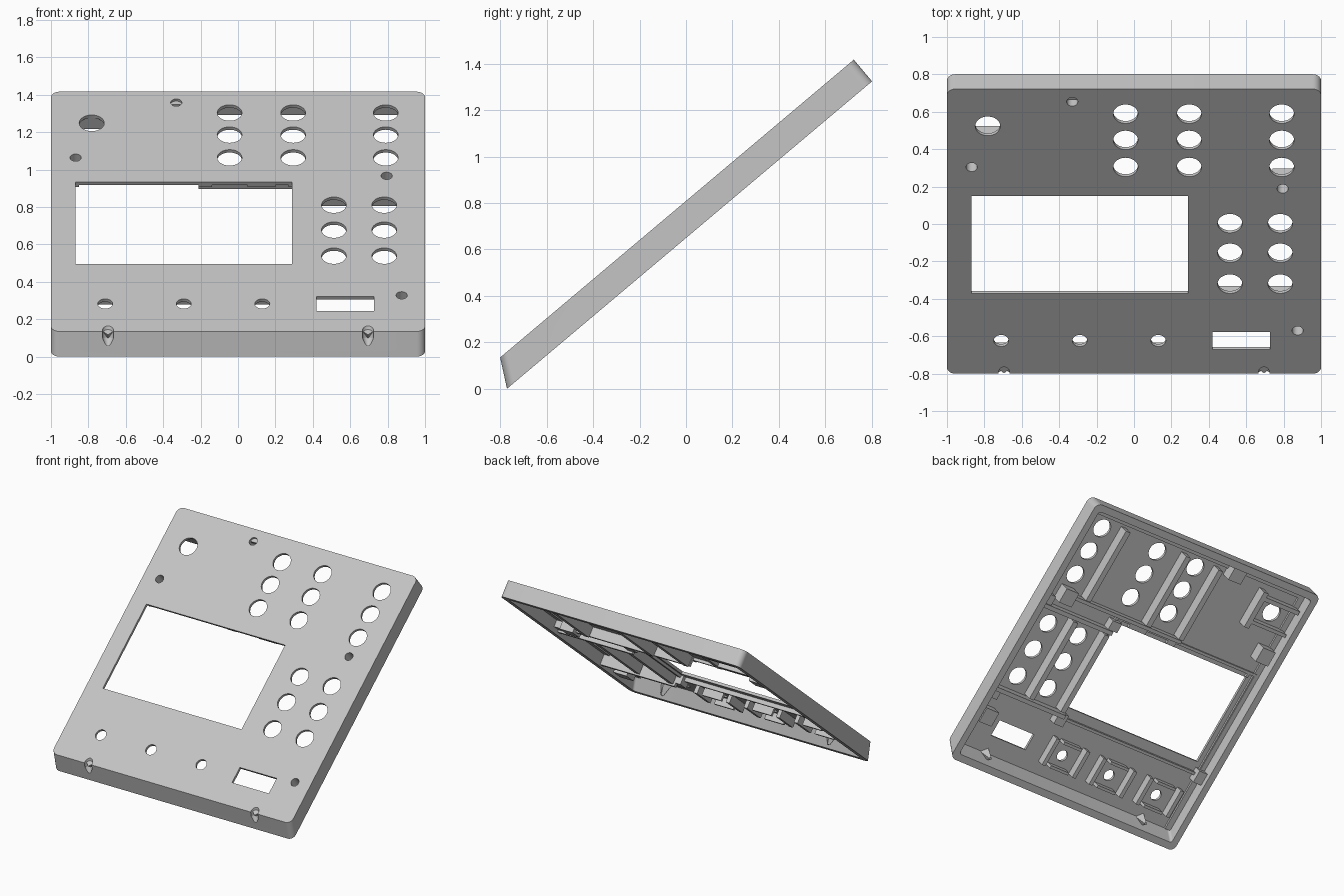
import bpy, bmesh, math
from mathutils import Matrix, Vector

cube = bpy.data.objects.get("Cube")
if cube:
    bpy.data.objects.remove(cube)

# The panel is built flat (x, slope, depth), then tilted into place
TILT = Matrix.Translation((0, -0.80, 0.135)) @ Matrix.Rotation(math.radians(40.1), 4, 'X')
LENGTH, DEPTH, WALL, SKIN = 1.99, 0.122, 0.05, 0.02
LEAN = 0.064 / DEPTH

grey = bpy.data.materials.new("plain grey")
grey.use_nodes = True
grey.diffuse_color = (0.55, 0.55, 0.55, 1)
grey.node_tree.nodes["Principled BSDF"].inputs["Base Color"].default_value = grey.diffuse_color


def finish(name, bm, matrix=TILT):
    bmesh.ops.recalc_face_normals(bm, faces=bm.faces)
    mesh = bpy.data.meshes.new(name)
    bm.to_mesh(mesh)
    bm.free()
    ob = bpy.data.objects.new(name, mesh)
    bpy.context.collection.objects.link(ob)
    ob.matrix_world = matrix
    mesh.materials.append(grey)
    return ob


def box(bm, x0, x1, v0, v1, w0, w1):
    centre = Vector((x0 + x1, v0 + v1, w0 + w1)) / 2
    size = Matrix.Diagonal((x1 - x0, v1 - v0, w1 - w0, 1))
    bmesh.ops.create_cube(bm, size=1, matrix=Matrix.Translation(centre) @ size)


def drum(bm, x, v, r, w0, w1, r_low=None, sides=48):
    bmesh.ops.create_cone(bm, cap_ends=True, segments=sides, depth=w1 - w0,
                          radius1=r if r_low is None else r_low, radius2=r,
                          matrix=Matrix.Translation((x, v, (w0 + w1) / 2)))


def rounded_slab(bm, inset, w_top, w_bottom, r):
    """Rounded rectangle whose front side leans outward with depth."""
    loops = []
    for w in (w_top, w_bottom):
        x, front, back = 1 - inset, LEAN * w + inset, LENGTH - inset
        corners = [(x - r, back - r), (r - x, back - r), (r - x, front + r), (x - r, front + r)]
        loop = []
        for i, (cx, cy) in enumerate(corners):
            for k in range(9):
                a = math.pi / 2 * (i + k / 8)
                loop.append(bm.verts.new((cx + r * math.cos(a), cy + r * math.sin(a), w)))
        loops.append(loop)
    top, low = loops
    n = len(top)
    for i in range(n):
        j = (i + 1) % n
        bm.faces.new((top[i], top[j], low[j], low[i]))
    bm.faces.new(top)
    bm.faces.new(low[::-1])


def carve(target, cutter, remove=True):
    bpy.context.view_layer.update()
    mod = target.modifiers.new("cut", 'BOOLEAN')
    mod.operation, mod.solver, mod.object = 'DIFFERENCE', 'EXACT', cutter
    bpy.ops.object.select_all(action='DESELECT')
    bpy.context.view_layer.objects.active = target
    target.select_set(True)
    bpy.ops.object.modifier_apply(modifier=mod.name)
    if remove:
        bpy.data.objects.remove(cutter)


# Hollow tray
bm = bmesh.new()
rounded_slab(bm, 0, 0, -DEPTH, 0.045)
panel = finish("panel_shell", bm)
bm = bmesh.new()
rounded_slab(bm, WALL, -SKIN, -DEPTH - 0.05, 0.02)
carve(panel, finish("cavity_cutter", bm))

# Openings through the face
BUTTONS = [(x, v) for x in (-0.045, 0.295, 0.79) for v in (1.815, 1.632, 1.443)]
BUTTONS += [(x, v) for x in (0.513, 0.782) for v in (1.05, 0.843, 0.627)]
LAMPS = [-0.71, -0.29, 0.13]
bm = bmesh.new()
for x, v in BUTTONS:
    drum(bm, x, v, 0.066, -0.06, 0.05)
drum(bm, -0.782, 1.73, 0.067, -0.06, 0.05)
for x in LAMPS:
    drum(bm, x, 0.23, 0.04, -0.06, 0.05)
box(bm, -0.87, 0.29, 0.56, 1.24, -0.06, 0.05)
box(bm, 0.42, 0.728, 0.168, 0.29, -0.06, 0.05)
carve(panel, finish("opening_cutter", bm))

# Screw bosses with blind sockets
SCREWS = [(-0.33, 1.90), (-0.868, 1.443), (0.795, 1.292), (0.875, 0.30)]
bm = bmesh.new()
for x, v in SCREWS:
    drum(bm, x, v, 0.03, -0.08, 0.05, sides=32)
sockets = finish("socket_cutter", bm)
carve(panel, sockets, remove=False)
bm = bmesh.new()
for x, v in SCREWS:
    box(bm, x - 0.055, x + 0.055, v - 0.055, v + 0.055, -0.105, -SKIN + 0.005)
bosses = finish("screw_bosses", bm)
carve(bosses, sockets)

# Tapered notches in the front edge
bm = bmesh.new()
for x in (-0.695, 0.695):
    drum(bm, x, -0.795, 0.03, 0.10, 0.25, sides=32)
carve(panel, finish("notch_cutter", bm, Matrix()))
bm = bmesh.new()
for x in (-0.695, 0.695):
    drum(bm, x, -0.795, 0.03, 0.06, 0.101, r_low=0.014, sides=32)
carve(panel, finish("notch_tip_cutter", bm, Matrix()))

# Long ribs beside the button columns
TOP = -SKIN + 0.005
bm = bmesh.new()
for x, v0, v1 in ((0.64, 1.32, 1.88), (0.10, 1.32, 1.88), (-0.19, 1.32, 1.88),
                  (0.64, 0.53, 1.15), (0.36, 0.53, 1.15)):
    box(bm, x - 0.02, x + 0.02, v0, v1, -0.10, TOP)
finish("button_ribs", bm)

# Cross ribs dividing the button groups
bm = bmesh.new()
box(bm, 0.33, 0.96, 1.16, 1.19, -0.10, TOP)
box(bm, -0.21, 0.735, 1.29, 1.315, -0.09, TOP)
box(bm, 0.33, 0.96, 0.49, 0.52, -0.11, TOP)
box(bm, -0.96, 0.33, 0.47, 0.49, -0.05, TOP)
finish("cross_ribs", bm)

# Pocket frames around the lamp holes
bm = bmesh.new()
for x in LAMPS:
    for s in (-1, 1):
        box(bm, x + s * 0.135 - 0.015, x + s * 0.135 + 0.015, 0.13, 0.34, -0.08, TOP)
    box(bm, x - 0.08, x + 0.08, 0.32, 0.34, -0.08, TOP)
    box(bm, x - 0.08, x + 0.08, 0.13, 0.15, -0.08, TOP)
finish("lamp_frames", bm)

# Bracket around the large hole
bm = bmesh.new()
box(bm, -0.63, -0.59, 1.58, 1.86, -0.10, TOP)
box(bm, -0.93, -0.63, 1.80, 1.83, -0.10, TOP)
box(bm, -0.93, -0.63, 1.62, 1.645, -0.10, TOP)
finish("large_hole_bracket", bm)

# Low lip and clips around the window
bm = bmesh.new()
box(bm, -0.93, 0.33, 1.27, 1.29, -0.04, TOP)
box(bm, 0.31, 0.33, 0.49, 1.27, -0.04, TOP)
box(bm, -0.93, -0.91, 0.49, 1.27, -0.04, TOP)
for x0, x1 in ((-0.21, -0.14), (0.05, 0.20), (-0.87, -0.85), (0.27, 0.29)):
    box(bm, x0, x1, 1.245, 1.285, -0.04, TOP)
finish("window_lip", bm)

# Small fixing tabs along the walls and corners
bm = bmesh.new()
for x in (-0.92, 0.33, 0.92):
    box(bm, x - 0.04, x + 0.04, 0.43, 0.52, -0.085, TOP)
for x in (0.33, 0.92):
    box(bm, x - 0.04, x + 0.04, 1.19, 1.26, -0.085, TOP)
finish("fixing_tabs", bm)

# Ledge just inside the walls
bm = bmesh.new()
for s in (-1, 1):
    box(bm, s * 0.93 - 0.025, s * 0.93 + 0.025, 0.04, 1.95, -0.035, TOP)
box(bm, -0.905, 0.905, 1.90, 1.95, -0.035, TOP)
finish("inner_ledge", bm)

# Wedge backings behind the notches
bm = bmesh.new()
for x in (-0.695, 0.695):
    drum(bm, x, 0.035, 0.045, -0.105, TOP, r_low=0.012, sides=4)
finish("notch_backings", bm)

# Smooth the curved walls, keep the edges crisp
bpy.ops.object.select_all(action='DESELECT')
for ob in (panel, bosses):
    ob.select_set(True)
bpy.context.view_layer.objects.active = panel
bpy.ops.object.shade_smooth_by_angle(angle=math.radians(30))
